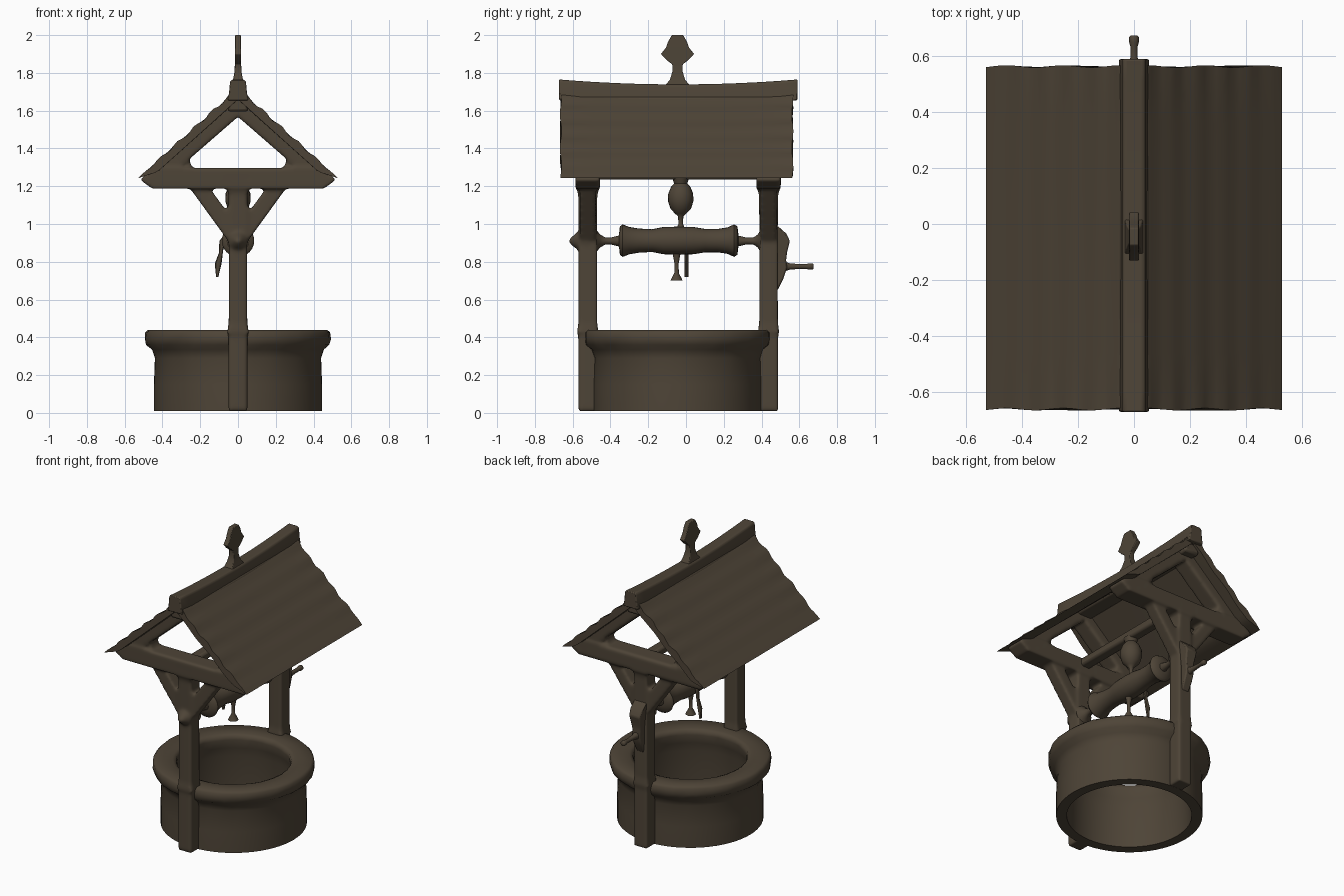
import bpy, bmesh, math, random
from mathutils import Vector

if "Cube" in bpy.data.objects:
    bpy.data.objects.remove(bpy.data.objects["Cube"])

random.seed(4)
CY = -0.045                      # centre of the well along y
POSTS = (-0.52, 0.437)           # y of the two posts

wood = bpy.data.materials.new("dark_brown")
wood.diffuse_color = (0.076, 0.058, 0.038, 1)
wood.use_nodes = True
wood.node_tree.nodes["Principled BSDF"].inputs["Base Color"].default_value = wood.diffuse_color


def finish(name, bm, bevel=0.0, angle=40):
    bmesh.ops.recalc_face_normals(bm, faces=bm.faces[:])
    me = bpy.data.meshes.new(name)
    bm.to_mesh(me)
    bm.free()
    ob = bpy.data.objects.new(name, me)
    bpy.context.collection.objects.link(ob)
    me.materials.append(wood)
    if bevel:
        m = ob.modifiers.new("bevel", 'BEVEL')
        m.width = bevel
        m.segments = 2
        m.limit_method = 'ANGLE'
    bpy.ops.object.select_all(action='DESELECT')
    ob.select_set(True)
    bpy.context.view_layer.objects.active = ob
    bpy.ops.object.shade_smooth_by_angle(angle=math.radians(angle))
    return ob


def loft(name, rings, bevel=0.0, closed=False, angle=40):
    """Skin a list of vertex rings, with end caps unless closed."""
    bm = bmesh.new()
    vs = [[bm.verts.new(p) for p in r] for r in rings]
    n = len(rings[0])
    for a in range(len(vs) if closed else len(vs) - 1):
        r0, r1 = vs[a], vs[(a + 1) % len(vs)]
        for i in range(n):
            bm.faces.new((r0[i], r0[(i + 1) % n], r1[(i + 1) % n], r1[i]))
    if not closed:
        bm.faces.new(vs[0])
        bm.faces.new(vs[-1][::-1])
    return finish(name, bm, bevel, angle)


def bar(name, a, b, w, h, bevel=0.0):
    """Square timber from a to b; w is the width along y where possible."""
    a, b = Vector(a), Vector(b)
    d = (b - a).normalized()
    s = Vector((0, 1, 0)) if abs(d.y) < 0.9 else Vector((1, 0, 0))
    u = d.cross(s).normalized()
    corners = [s * w / 2 * i + u * h / 2 * j for i, j in ((-1, -1), (1, -1), (1, 1), (-1, 1))]
    return loft(name, [[p + c for c in corners] for p in (a, b)], bevel)


def lathe(name, prof, origin, axis='Z', n=24, angle=50):
    """Turned part: prof holds (radius, distance along axis)."""
    o = Vector(origin)
    rings = []
    for r, t in prof:
        ring = []
        for i in range(n):
            c, s = r * math.cos(math.tau * i / n), r * math.sin(math.tau * i / n)
            ring.append(o + (Vector((c, s, t)) if axis == 'Z' else Vector((c, t, s))))
        rings.append(ring)
    return loft(name, rings, angle=angle)


def fuse(name, parts):
    """Join overlapping parts into one skin with softened joints."""
    bpy.ops.object.select_all(action='DESELECT')
    for p in parts:
        p.select_set(True)
    bpy.context.view_layer.objects.active = parts[0]
    bpy.ops.object.join()
    ob = bpy.context.view_layer.objects.active
    ob.name = name
    m = ob.modifiers.new("fuse", 'REMESH')
    m.mode = 'VOXEL'
    m.voxel_size = 0.011
    m.use_smooth_shade = True
    s = ob.modifiers.new("soften", 'SMOOTH')
    s.factor = 0.5
    s.iterations = 4


# Stone well wall: one swept ring with an overhanging rim, a little uneven
wall = [(0.445, 0.01), (0.445, 0.15), (0.44, 0.29), (0.455, 0.335), (0.485, 0.36), (0.492, 0.39),
        (0.49, 0.425), (0.475, 0.44), (0.37, 0.435), (0.35, 0.425), (0.345, 0.40),
        (0.36, 0.34), (0.375, 0.28), (0.38, 0.01)]
N = 64
rings = []
for i in range(N):
    t = math.tau * i / N
    ring = []
    for k, (r, z) in enumerate(wall):
        j = random.uniform(-0.003, 0.003) if 3 <= k <= 10 else 0
        ring.append(((r + j) * math.cos(t), CY + (r + j) * math.sin(t), z))
    rings.append(ring)
loft("stone_well_wall", rings, closed=True, angle=75)

# Roof slopes: softly lapped boards, mirrored left and right
for side, word in ((-1, "left"), (1, "right")):
    steps = 24
    rings = []
    for k in range(13):
        y = -0.663 + 1.227 * k / 12
        lift = 0.012 * (2 * k / 12 - 1) ** 2
        amp = 0.007 if k in (0, 12) else 0.002
        top, bot = [], []
        for i in range(steps + 1):
            f = i / steps
            x, z = 0.02 + 0.509 * f, 1.69 - 0.447 * f
            wave = amp * math.sin(f * math.tau * 5.5) * (1 - f ** 6)
            top.append((x + wave * 0.65, z + wave * 0.75))
            if i < steps:
                th = 0.045 * min(1, (1 - f) * 7)
                bot.append((x - 0.65 * th, z - 0.75 * th))
        e = 0.004 if k in (0, 12) else 0
        rings.append([(side * x, y + e * math.sin(x * 31), z + lift * (1 - x / 0.53))
                      for x, z in top + bot[::-1]])
    loft(word + "_roof_slope", rings, angle=50)

# Sagging ridge cap
rings = []
for k in range(17):
    f = k / 16
    s = 0.026 * (1 - (2 * f - 1) ** 2)
    sec = [(-0.055, 1.655), (-0.048, 1.69), (-0.042, 1.755), (-0.032, 1.765),
           (0.032, 1.765), (0.042, 1.755), (0.048, 1.69), (0.055, 1.655)]
    rings.append([(x, -0.672 + 1.262 * f, z - s) for x, z in sec])
loft("ridge_cap", rings, 0.006)
bar("ridge_beam", (0, -0.64, 1.635), (0, 0.55, 1.635), 0.11, 0.08, 0.015)

# Flat finial on the ridge, flared foot
half = [(0.075, 1.72, 0.036), (0.04, 1.765, 0.026), (0.026, 1.81, 0.018), (0.028, 1.845, 0.017),
        (0.06, 1.87, 0.017), (0.088, 1.90, 0.017), (0.06, 1.935, 0.017), (0.05, 1.965, 0.017),
        (0.03, 2.0, 0.016)]
loft("ridge_finial", [[(-t, CY - w, z), (t, CY - w, z), (t, CY + w, z), (-t, CY + w, z)]
                      for w, z, t in half], 0.004, angle=30)

# Timber frames, one at each end
for y, end in zip(POSTS, ("front", "back")):
    post = [(0.05, 0.01), (0.05, 0.40), (0.056, 0.43), (0.049, 0.48), (0.048, 0.90),
            (0.05, 1.15), (0.064, 1.22), (0.064, 1.26)]
    parts = [loft("post", [[(-w, y - w, z), (w, y - w, z), (w, y + w, z), (-w, y + w, z)]
                           for w, z in post])]
    # tie beam with pointed ends under the eaves
    sec = [(-0.52, 1.235), (-0.455, 1.188), (0.455, 1.188), (0.52, 1.235),
           (0.44, 1.297), (-0.44, 1.297)]
    parts.append(loft("tie", [[(x, y + d, z) for x, z in sec] for d in (-0.065, 0.065)]))
    for s in (-1, 1):
        parts.append(bar("rafter", (s * 0.44, y, 1.25), (-s * 0.02, y, 1.65), 0.115, 0.098))
        parts.append(bar("brace", (s * 0.01, y, 0.925), (s * 0.235, y, 1.235), 0.085, 0.085))
        tri = [(s * 0.235, 1.27), (s * 0.42, 1.27), (s * 0.28, 1.39), (s * 0.258, 1.34)]
        parts.append(loft("gusset", [[(x, y + d, z) for x, z in tri] for d in (-0.045, 0.045)]))
    if end == "front":
        parts.append(lathe("hub", [(0.012, -0.618), (0.03, -0.597), (0.05, -0.57), (0.055, -0.52)],
                           (0, 0, 0.91), 'Y', 16))
    fuse(end + "_timber_frame", parts)

# Beam between the frames that carries the pulley
bar("pulley_beam", (0, POSTS[0], 1.262), (0, POSTS[1], 1.262), 0.07, 0.055, 0.015)

# Winding drum with flared ends and axle
lathe("winding_drum", [(0.03, -0.355), (0.075, -0.35), (0.086, -0.335), (0.072, -0.30),
                       (0.064, -0.25), (0.06, -0.18), (0.072, -0.12), (0.074, -0.04),
                       (0.072, 0.04), (0.062, 0.10), (0.062, 0.17), (0.07, 0.22),
                       (0.086, 0.255), (0.075, 0.272), (0.03, 0.278)], (0, 0, 0.912), 'Y')
lathe("axle", [(0.06, -0.475), (0.035, -0.455), (0.02, -0.43), (0.018, -0.40), (0.03, -0.35),
               (0.03, 0.27), (0.018, 0.32), (0.02, 0.36), (0.035, 0.38), (0.06, 0.395)],
      (0, 0, 0.91), 'Y', 16)

# Crank arm and handle on the back post
arm = [(0.045, 0.485, 0.99), (0.045, 0.53, 0.95), (0.04, 0.55, 0.91), (0.035, 0.535, 0.85),
       (0.03, 0.53, 0.81), (0.03, 0.535, 0.77), (0.03, 0.515, 0.71), (0.025, 0.485, 0.65)]
loft("crank_arm", [[(-w, 0.45, z), (w, 0.45, z), (w, y, z), (-w, y, z)] for w, y, z in arm], 0.008)
lathe("crank_handle", [(0.03, 0.51), (0.017, 0.55), (0.013, 0.60), (0.013, 0.635),
                       (0.017, 0.65), (0.017, 0.67), (0.012, 0.675)], (0, 0, 0.775), 'Y', 14)

# Hanging pulley
lathe("pulley", [(0.045, 0.225), (0.035, 0.195), (0.052, 0.175), (0.066, 0.14), (0.067, 0.10),
                 (0.054, 0.06), (0.03, 0.035), (0.014, 0.02), (0.012, -0.02), (0.03, -0.06)],
      (0, -0.028, 1.02), 'Z', 20)

# Rope ends below the drum
lathe("rope_end", [(0.032, 0.70), (0.028, 0.71), (0.012, 0.74), (0.011, 0.79), (0.022, 0.85)],
      (0.0, -0.05, 0), 'Z', 12)
path = [(-0.05, 0.95, 0.018), (-0.085, 0.91, 0.014), (-0.09, 0.85, 0.010),
        (-0.105, 0.79, 0.018), (-0.11, 0.72, 0.006)]
loft("rope_tail", [[(x + w * math.cos(a), 0.003 + 0.010 * math.sin(a), z)
                    for a in (math.tau * i / 8 for i in range(8))] for x, z, w in path])
